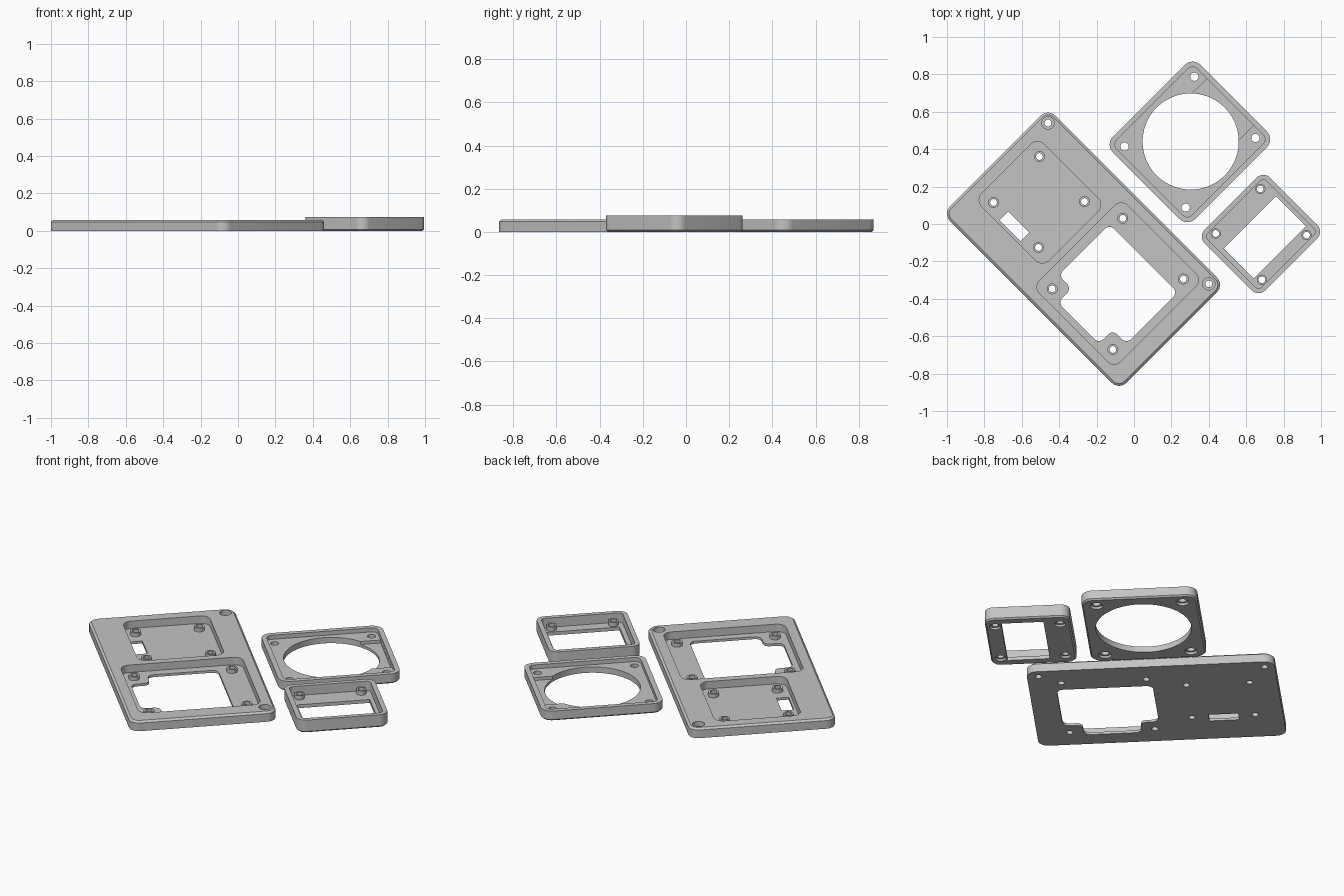
import bpy, bmesh, math
from mathutils import Vector

if "Cube" in bpy.data.objects:
    bpy.data.objects.remove(bpy.data.objects["Cube"])

grey = bpy.data.materials.new("light_grey")
grey.diffuse_color = (0.55, 0.55, 0.55, 1)
grey.use_nodes = True
grey.node_tree.nodes["Principled BSDF"].inputs["Base Color"].default_value = grey.diffuse_color


def world(u, v):
    """Diagonal layout coordinates to plan position."""
    return Vector((u + v, v - u))


def rounded(points, r, steps=8):
    """Plan outline with every corner, inner or outer, filleted by r."""
    pts = [world(*p) for p in points]
    if r <= 0:
        return pts
    out = []
    for i, p in enumerate(pts):
        a = (pts[i - 1] - p).normalized()
        b = (pts[(i + 1) % len(pts)] - p).normalized()
        c = p + (a + b) * r              # all corners are square
        for k in range(steps + 1):
            t = k / steps * math.pi / 2
            out.append(c - b * r * math.cos(t) - a * r * math.sin(t))
    return out


def box(u0, u1, v0, v1, r=0.0, inset=0.0):
    i = inset / math.sqrt(2)
    u0, u1, v0, v1 = u0 + i, u1 - i, v0 + i, v1 - i
    return rounded([(u0, v0), (u1, v0), (u1, v1), (u0, v1)], max(r - inset, 0))


def disc(u, v, r, n=28):
    c = world(u, v)
    return [c + Vector((math.cos(2 * math.pi * k / n), math.sin(2 * math.pi * k / n))) * r
            for k in range(n)]


def loft(bm, layers):
    """Closed solid through (outline, height) layers."""
    rings = [[bm.verts.new((p.x, p.y, z)) for p in pts] for pts, z in layers]
    bm.faces.new(rings[0][::-1])
    bm.faces.new(rings[-1])
    n = len(rings[0])
    for lo, hi in zip(rings, rings[1:]):
        for k in range(n):
            j = (k + 1) % n
            bm.faces.new((lo[k], lo[j], hi[j], hi[k]))


def solid(name, parts):
    bm = bmesh.new()
    for layers in parts:
        loft(bm, layers)
    bmesh.ops.recalc_face_normals(bm, faces=bm.faces)
    me = bpy.data.meshes.new(name)
    bm.to_mesh(me)
    bm.free()
    me.materials.append(grey)
    ob = bpy.data.objects.new(name, me)
    bpy.context.collection.objects.link(ob)
    return ob


def combine(ob, parts, op):
    """Apply a boolean with a group of separate prisms."""
    tool = solid("cutter", parts)
    tool.hide_render = True
    mod = ob.modifiers.new("cut", 'BOOLEAN')
    mod.operation, mod.solver, mod.object = op, 'EXACT', tool
    bpy.context.view_layer.objects.active = ob
    bpy.ops.object.modifier_apply(modifier=mod.name)
    bpy.data.objects.remove(tool, do_unlink=True)


def prism(pts, z0=-0.1, z1=0.2):
    return [(pts, z0), (pts, z1)]


def corners(us, vs):
    return [(u, v) for u in us for v in vs]


def finish(ob):
    bpy.ops.object.select_all(action='DESELECT')
    ob.select_set(True)
    bpy.context.view_layer.objects.active = ob
    bpy.ops.object.shade_smooth_by_angle(angle=math.radians(25))


# Main panel with chamfered top rim
P = (-0.539, 0.404, -0.484, 0.079)
H = 0.058
main = solid("main_panel", [[(box(*P, 0.055), 0), (box(*P, 0.055), H - 0.01),
                             (box(*P, 0.055, 0.012), H)]])
FLOOR = 0.014
combine(main, [prism(box(-0.4885, -0.1305, -0.36, -0.027, 0.05), FLOOR),
               prism(box(-0.101, 0.332, -0.438, 0.0325, 0.05), FLOOR)], 'DIFFERENCE')
# Screw posts in both pockets
posts = corners((-0.433, -0.1925), (-0.318, -0.0725)) + corners((-0.045, 0.279), (-0.392, -0.015))
combine(main, [prism(disc(u, v, 0.029), FLOOR - 0.005, 0.036) for u, v in posts], 'UNION')
# Display opening with two corner tabs, connector slot, screw holes
opening = rounded([(-0.065, -0.339), (0.006, -0.339), (0.006, -0.414), (0.226, -0.414),
                   (0.226, -0.34), (0.3, -0.34), (0.3, -0.066), (-0.065, -0.066)], 0.035)
mounts = [(-0.5, 0.04), (0.36, 0.04)]
combine(main, [prism(opening), prism(box(-0.37, -0.257, -0.35, -0.303))]
        + [prism(disc(u, v, 0.018)) for u, v in posts + mounts], 'DIFFERENCE')
combine(main, [prism(disc(u, v, 0.033), 0.03) for u, v in mounts], 'DIFFERENCE')
finish(main)

# Fan frame with chamfered bottom rim
F = (-0.29, 0.15, 0.135, 0.603)
fan = solid("fan_frame", [[(box(*F, 0.06, 0.008), 0), (box(*F, 0.06), 0.008),
                           (box(*F, 0.06), 0.058)]])
combine(fan, [prism(box(*F, 0.06, 0.028), 0.034)], 'DIFFERENCE')
# Cable recess on one side of the fan opening
combine(fan, [prism(box(-0.1925, 0.055, 0.37, 0.583), 0.016)], 'DIFFERENCE')
fan_holes = corners((-0.2325, 0.0945), (0.182, 0.555))
combine(fan, [prism(disc(-0.069, 0.372, 0.257, 72))]
        + [prism(disc(u, v, 0.022)) for u, v in fan_holes], 'DIFFERENCE')
combine(fan, [prism(disc(u, v, 0.034), -0.1, 0.014) for u, v in fan_holes], 'DIFFERENCE')
finish(fan)

# Small module frame with chamfered bottom rim
S = (0.204, 0.528, 0.1375, 0.4875)
small = solid("module_frame", [[(box(*S, 0.05, 0.008), 0), (box(*S, 0.05), 0.008),
                                (box(*S, 0.05), 0.075)]])
combine(small, [prism(box(*S, 0.05, 0.026), 0.02)], 'DIFFERENCE')
small_holes = corners((0.244, 0.491), (0.193, 0.4315))
combine(small, [prism(disc(u, v, 0.027), 0.015, 0.045) for u, v in small_holes], 'UNION')
combine(small, [prism(box(0.305, 0.466, 0.174, 0.4535))]
        + [prism(disc(u, v, 0.018)) for u, v in small_holes], 'DIFFERENCE')
combine(small, [prism(disc(u, v, 0.03), -0.1, 0.012) for u, v in small_holes], 'DIFFERENCE')
finish(small)
